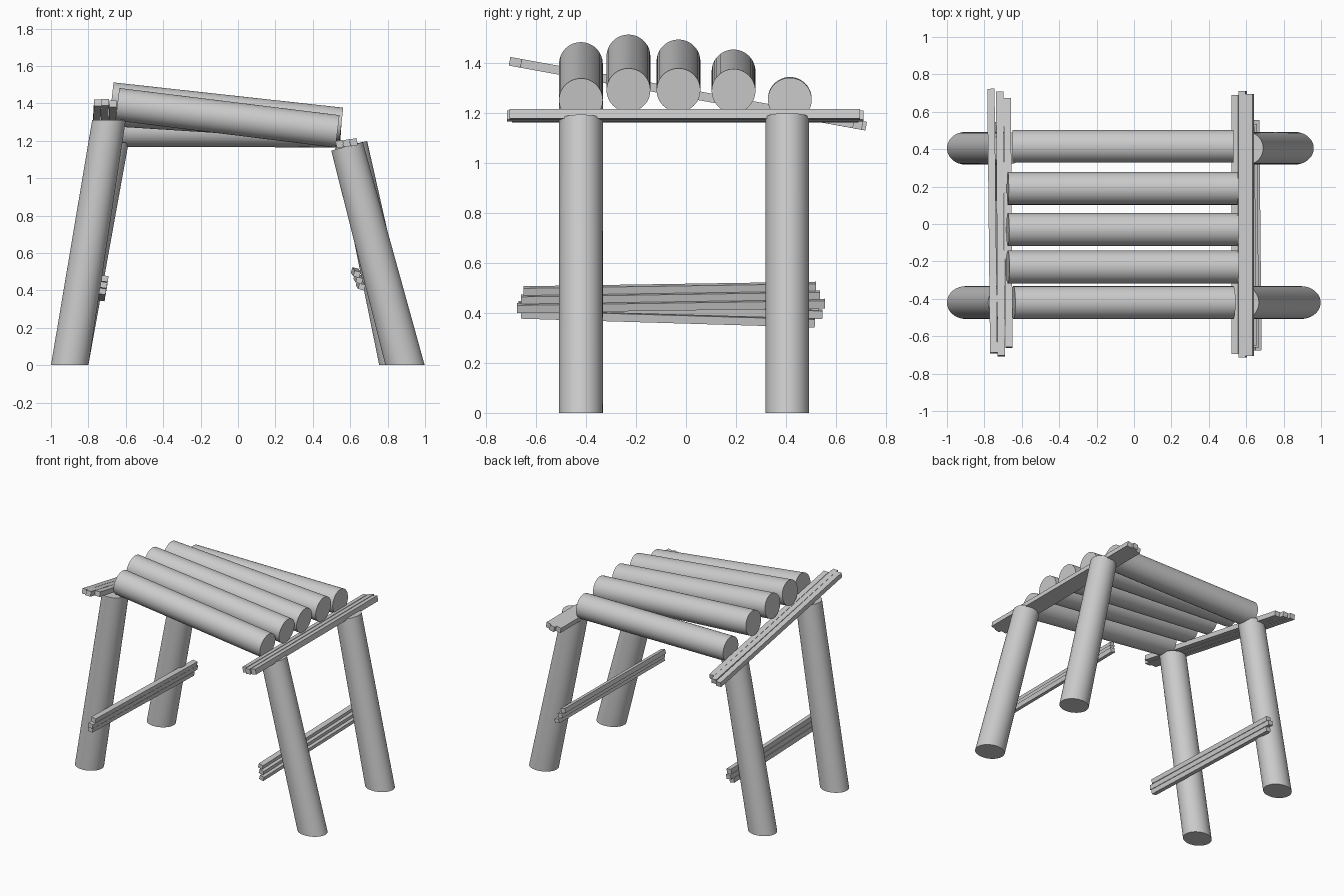
import bpy, bmesh, math
from mathutils import Vector, Matrix

if "Cube" in bpy.data.objects:
    bpy.data.objects.remove(bpy.data.objects["Cube"])

R = 0.0875   # log radius
N = 48       # sides of the round logs


def finish(bm, name, smooth=False):
    bmesh.ops.recalc_face_normals(bm, faces=bm.faces[:])
    me = bpy.data.meshes.new(name)
    bm.to_mesh(me)
    bm.free()
    ob = bpy.data.objects.new(name, me)
    bpy.context.collection.objects.link(ob)
    if smooth:
        bpy.context.view_layer.objects.active = ob
        ob.select_set(True)
        bpy.ops.object.shade_smooth_by_angle(angle=math.radians(35))
        ob.select_set(False)


def log(name, a, b, rx0=R, rx1=R, cut0=None, cut1=None):
    """Round log from a to b; cut0/cut1 = x-direction of each end face."""
    a, b = Vector(a), Vector(b)
    axis = (b - a).normalized()
    side = Vector((0, 1, 0))
    across = side.cross(axis)
    bm = bmesh.new()
    rings = []
    for c, rx, u in ((a, rx0, cut0 or across), (b, rx1, cut1 or across)):
        u = Vector(u)
        rings.append([bm.verts.new(c + u * rx * math.cos(t) + side * R * math.sin(t))
                      for t in (2 * math.pi * i / N for i in range(N))])
    for i in range(N):
        j = (i + 1) % N
        bm.faces.new((rings[0][i], rings[0][j], rings[1][j], rings[1][i]))
    for r in rings:
        bm.faces.new(r)
    finish(bm, name, True)


def stick(name, a, b, w, h, roll=0):
    """Square stick from a to b (mostly along y), w across and h tall."""
    a, b = Vector(a), Vector(b)
    d = (b - a).normalized()
    x = d.cross(Vector((0, 0, 1))).normalized()
    rot = Matrix((x, d, x.cross(d))).transposed().to_4x4()
    m = (Matrix.Translation((a + b) / 2) @ rot @ Matrix.Rotation(roll, 4, 'Y')
         @ Matrix.Diagonal((w, (b - a).length, h, 1)))
    bm = bmesh.new()
    bmesh.ops.create_cube(bm, size=1, matrix=m)
    finish(bm, name)


# Legs: flat on the ground, left tops level, right tops square to the leg
H = (1, 0, 0)
log("front_left_leg", (-0.9, -0.42, 0), (-0.69, -0.42, 1.31), 0.1, 0.09, H, H)
log("back_left_leg", (-0.9, 0.405, 0), (-0.675, 0.405, 1.19), 0.1, 0.09, H, H)
log("front_right_leg", (0.893, -0.42, 0), (0.583, -0.42, 1.17), 0.105, R, H)
log("back_right_leg", (0.858, 0.405, 0), (0.605, 0.405, 1.18), 0.103, R, H)

# Seat logs: y, left end x/z, right end x/z
for i, (y, x0, z0, x1, z1) in enumerate((
        (-0.42, -0.645, 1.395, 0.532, 1.250),
        (-0.23, -0.675, 1.425, 0.553, 1.290),
        (-0.03, -0.675, 1.405, 0.553, 1.290),
        (0.19, -0.675, 1.365, 0.553, 1.287),
        (0.415, -0.650, 1.255, 0.532, 1.252))):
    log(f"seat_log_{i + 1}", (x0, y, z0), (x1, y, z1))

# Sloping left top rail
for i, (x0, x1, y0, y1) in enumerate((
        (-0.750, -0.765, -0.69, 0.72),
        (-0.710, -0.718, -0.705, 0.705),
        (-0.668, -0.678, -0.66, 0.67))):
    stick(f"left_rail_{i + 1}", (x0, y0, 1.277 - 0.182 * y0),
          (x1, y1, 1.277 - 0.182 * y1), 0.039, 0.035)

# Level right top rail
for i, (x, y0, y1, z) in enumerate((
        (0.543, -0.695, 0.69, 1.182),
        (0.581, -0.715, 0.71, 1.187),
        (0.619, -0.705, 0.695, 1.192))):
    stick(f"right_rail_{i + 1}", (x, y0, z), (x, y1, z), 0.037, 0.038, -0.2)

# Lower braces on the inner side of the legs
for i, (y0, y1) in enumerate(((-0.65, 0.52), (-0.66, 0.535), (-0.675, 0.555))):
    stick(f"right_brace_{i + 1}", (0.636 + 0.013 * i, y0, 0.487 - 0.034 * i),
          (0.624 + 0.013 * i, y1, 0.505 - 0.034 * i), 0.034, 0.031, 0.25)
for i, (y0, y1) in enumerate(((-0.645, 0.53), (-0.67, 0.545), (-0.66, 0.515))):
    stick(f"left_brace_{i + 1}", (-0.712 - 0.006 * i, y0, 0.463 - 0.034 * i),
          (-0.717 - 0.006 * i, y1, 0.428 - 0.034 * i), 0.036, 0.032, 0.15)
